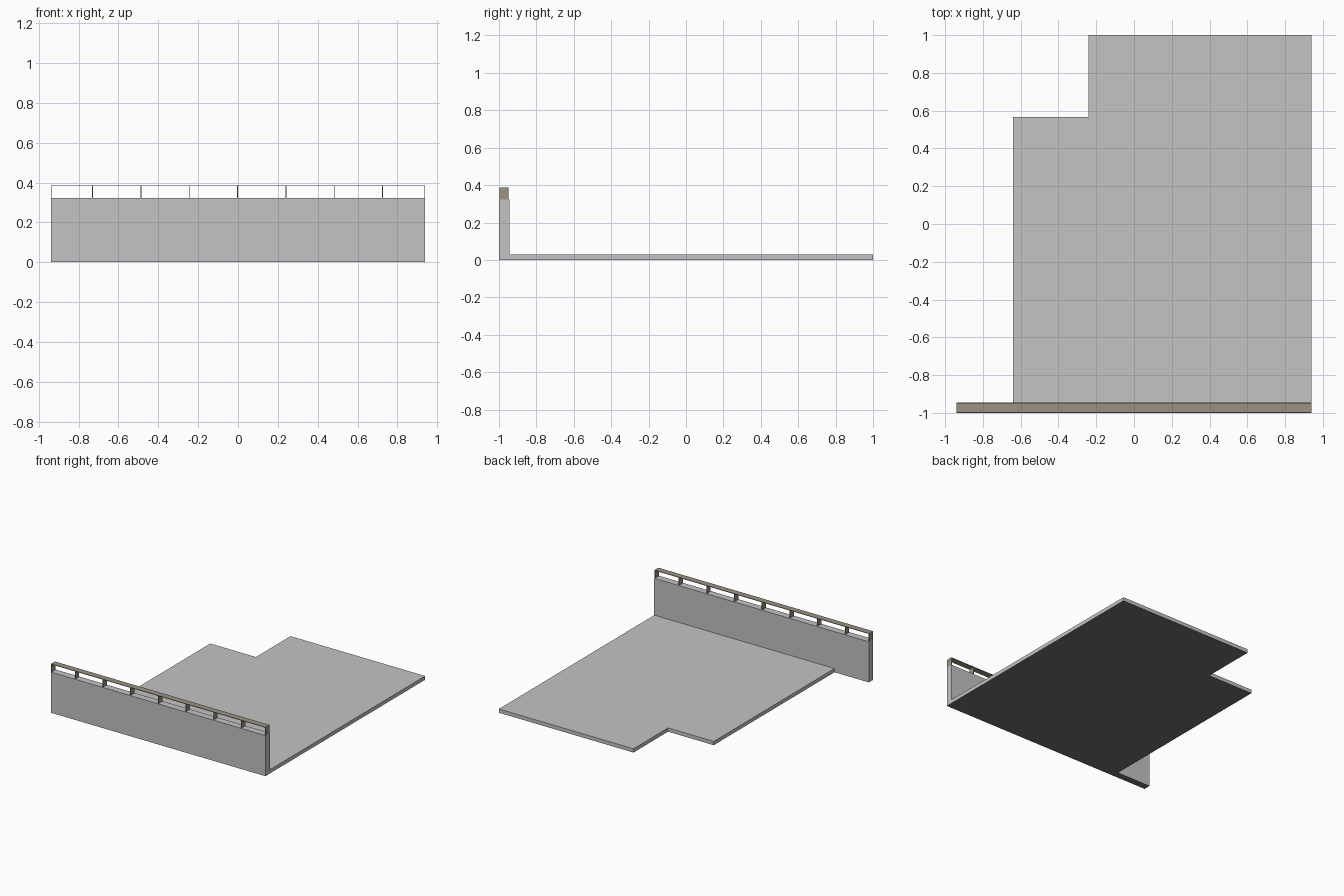
import bpy, bmesh

if "Cube" in bpy.data.objects:
    bpy.data.objects.remove(bpy.data.objects["Cube"])

def material(name, col):
    m = bpy.data.materials.new(name)
    m.diffuse_color = (*col, 1)
    m.use_nodes = True
    m.node_tree.nodes["Principled BSDF"].inputs["Base Color"].default_value = m.diffuse_color
    return m

concrete = material("light_grey_concrete", (0.55, 0.55, 0.55))
metal = material("taupe_metal", (0.33, 0.295, 0.23))
dark = material("dark_grey_underside", (0.165, 0.165, 0.16))

def prism(name, outline, z0, z1, mat, under=None):
    """Extrude a flat outline from z0 up to z1; optional underside colour."""
    bm = bmesh.new()
    f = bm.faces.new([bm.verts.new((x, y, z0)) for x, y in outline])
    ext = bmesh.ops.extrude_face_region(bm, geom=[f])
    for v in ext["geom"]:
        if isinstance(v, bmesh.types.BMVert):
            v.co.z = z1
    bmesh.ops.recalc_face_normals(bm, faces=bm.faces)
    bm.normal_update()
    me = bpy.data.meshes.new(name)
    me.materials.append(mat)
    if under:
        me.materials.append(under)
        for face in bm.faces:
            if face.normal.z < -0.5:
                face.material_index = 1
    bm.to_mesh(me)
    bm.free()
    ob = bpy.data.objects.new(name, me)
    bpy.context.collection.objects.link(ob)
    return ob

def box(name, x0, x1, y0, y1, z0, z1, mat, under=None):
    return prism(name, [(x0, y0), (x1, y0), (x1, y1), (x0, y1)], z0, z1, mat, under)

HX = 0.94
WALL_TOP, RAIL_TOP = 0.322, 0.386
T = 0.004  # flat bar thickness

# Floor slab with a notched back corner and dark underside
prism("floor_slab", [(-0.64, -0.945), (HX, -0.945), (HX, 1), (-0.24, 1),
                     (-0.24, 0.567), (-0.64, 0.567)], 0, 0.03, concrete, dark)

# Parapet wall along the front
box("parapet_wall", -HX, HX, -1, -0.945, 0, WALL_TOP, concrete, dark)

# Flat handrail on thin flat-bar posts
box("handrail", -HX, HX, -0.997, -0.948, RAIL_TOP - T, RAIL_TOP, metal)
centres = [-HX + T / 2] + [-0.002 + 0.2427 * i for i in range(-3, 4)] + [HX - T / 2]
for x in centres:
    box("rail_post", x - T / 2, x + T / 2, -0.997, -0.948, WALL_TOP, RAIL_TOP - T, metal)
